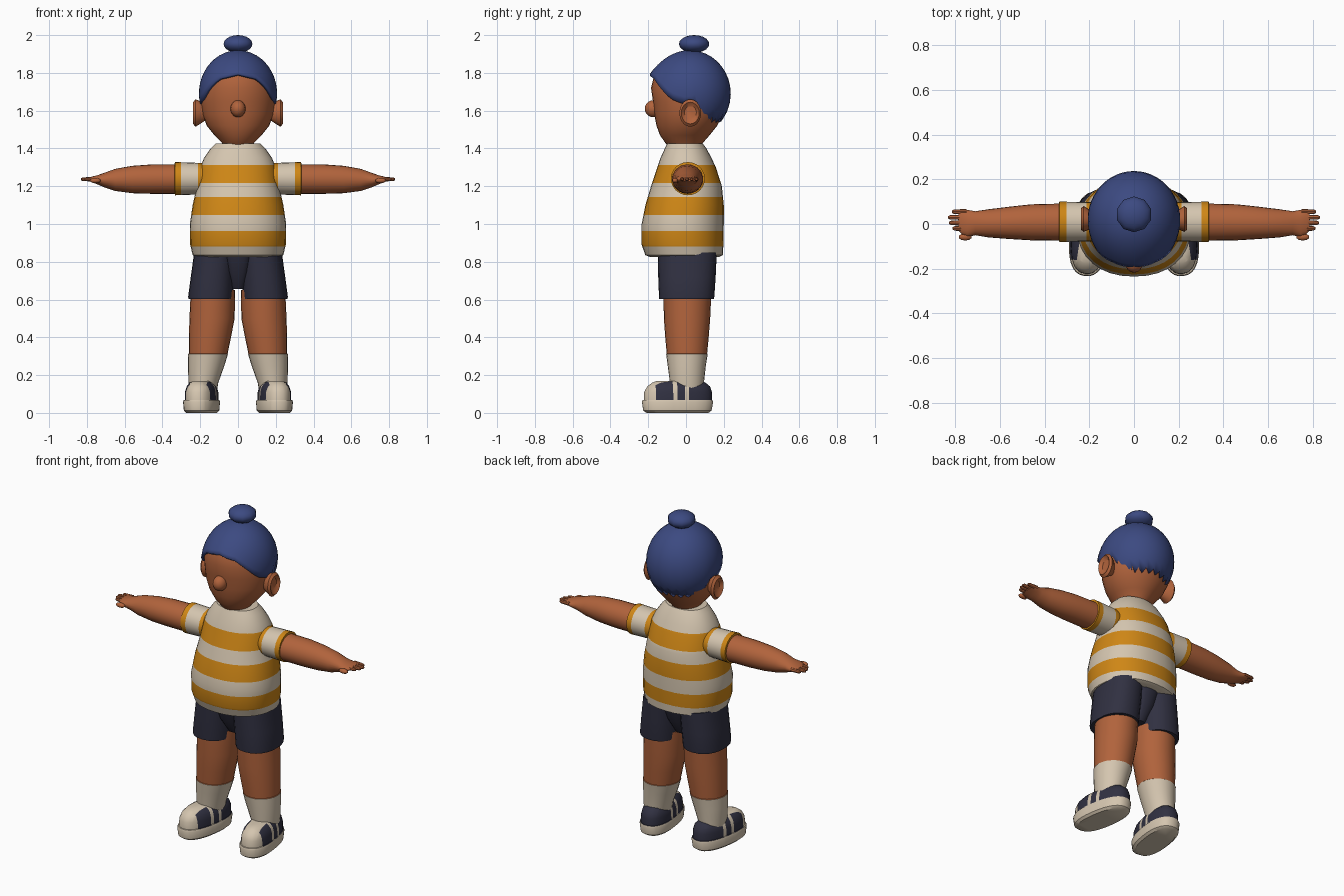
import bpy, bmesh
from math import sin, cos, pi, radians, copysign, sqrt
from mathutils import Matrix, Vector

cube = bpy.data.objects.get("Cube")
if cube:
    bpy.data.objects.remove(cube, do_unlink=True)


def material(name, r, g, b):
    m = bpy.data.materials.new(name)
    m.use_nodes = True
    m.diffuse_color = (r, g, b, 1)
    bsdf = next(n for n in m.node_tree.nodes if n.type == 'BSDF_PRINCIPLED')
    bsdf.inputs["Base Color"].default_value = (r, g, b, 1)
    bsdf.inputs["Roughness"].default_value = 0.8
    return m


skin = material("skin", .44, .125, .045)
cream = material("cream", .66, .56, .43)
mustard = material("mustard", .62, .24, .008)
navy = material("navy", .03, .03, .053)
blue = material("hair blue", .045, .068, .22)


def finish(name, bm, mats, paint=None, angle=40):
    """Turn a bmesh into a smooth shaded object, painting faces by a rule."""
    bmesh.ops.recalc_face_normals(bm, faces=bm.faces)
    if paint:
        for f in bm.faces:
            f.material_index = int(paint(f.calc_center_median()))
    mesh = bpy.data.meshes.new(name)
    bm.to_mesh(mesh)
    bm.free()
    for m in mats:
        mesh.materials.append(m)
    ob = bpy.data.objects.new(name, mesh)
    bpy.context.collection.objects.link(ob)
    bpy.ops.object.select_all(action='DESELECT')
    ob.select_set(True)
    bpy.context.view_layer.objects.active = ob
    bpy.ops.object.shade_smooth_by_angle(angle=radians(angle))
    return ob


def loft(name, rings, mats, axis='Z', side=1, n=24, power=2, cuts=(), paint=None):
    """Skin rings of (position, a min, a max, b min, b max) along an axis."""
    bm = bmesh.new()
    loops = []
    for t, a0, a1, b0, b1 in rings:
        loop = []
        for i in range(n):
            c, s = cos(2 * pi * i / n), sin(2 * pi * i / n)
            c = copysign(abs(c) ** (2 / power), c)
            s = copysign(abs(s) ** (2 / power), s)
            a = (a0 + a1 + (a1 - a0) * c) / 2
            b = (b0 + b1 + (b1 - b0) * s) / 2
            x, y, z = (a, b, t) if axis == 'Z' else (t, a, b)
            loop.append(bm.verts.new((x * side, y, z)))
        loops.append(loop)
    for low, high in zip(loops, loops[1:]):
        for i in range(n):
            j = (i + 1) % n
            bm.faces.new((low[i], low[j], high[j], high[i]))
    bm.faces.new(loops[0])
    bm.faces.new(loops[-1])
    for k, value in cuts:
        normal = Vector((0, 0, 0))
        normal[k] = 1
        bmesh.ops.bisect_plane(bm, geom=bm.verts[:] + bm.edges[:] + bm.faces[:],
                               plane_co=normal * value, plane_no=normal)
    return finish(name, bm, mats, paint)


def ellipsoid(name, centre, radii, mat, segments=16):
    bm = bmesh.new()
    bmesh.ops.create_uvsphere(bm, u_segments=segments, v_segments=10, radius=1,
                              matrix=Matrix.Translation(centre) @ Matrix.Diagonal((*radii, 1)))
    return finish(name, bm, [mat], angle=60)


def sym(rings):
    """Rings given as (z, half width, y min, y max)."""
    return [(z, -w, w, y0, y1) for z, w, y0, y1 in rings]


# Striped shirt
stripes = (.88, .963, 1.047, 1.142, 1.217, 1.313)
loft("shirt", sym([(.825, .215, -.19, .175), (.835, .24, -.215, .195), (.89, .253, -.235, .198),
                   (1, .255, -.235, .2), (1.1, .24, -.215, .2), (1.2, .218, -.185, .19),
                   (1.3, .2, -.152, .158), (1.35, .18, -.135, .135), (1.4, .145, -.112, .108),
                   (1.425, .12, -.1, .09)]),
     [cream, mustard], n=32, power=2.2, cuts=[(2, z) for z in stripes],
     paint=lambda c: sum(c.z > z for z in stripes) % 2)

# Head, neck and nose
loft("head", sym([(1.4, .07, -.08, .07), (1.43, .085, -.11, .09), (1.47, .125, -.138, .125),
                  (1.52, .165, -.156, .165), (1.58, .188, -.168, .195), (1.65, .198, -.175, .215),
                  (1.72, .198, -.185, .222), (1.8, .172, -.165, .2), (1.87, .11, -.105, .14),
                  (1.9, .03, -.02, .05)]), [skin], n=32)
ellipsoid("nose", (0, -.172, 1.61), (.04, .046, .045), skin)

# Hair cap with a shaped hairline that is ragged at the nape
hairline = [(0, 1.795), (32, 1.77), (47, 1.725), (65, 1.66), (85, 1.63),
            (98, 1.65), (113, 1.535), (180, 1.545)]


def hair_bottom(deg):
    for (d0, z0), (d1, z1) in zip(hairline, hairline[1:]):
        if deg <= d1:
            return z0 + (z1 - z0) * (deg - d0) / (d1 - d0)
    return hairline[-1][1]


bm = bmesh.new()
columns, rows = 48, 12
pole = bm.verts.new((0, .02, 1.92))
grid = []
for i in range(columns):
    turn = 360 * i / columns
    deg = min(turn, 360 - turn)
    bottom = hair_bottom(deg)
    if deg > 120:
        bottom += .022 if i % 2 else -.005
    low = (bottom - 1.69) / .23
    column = []
    for r in range(1, rows + 1):
        f = r / rows
        h = 1 - (1 - low) * f ** 1.7
        w = sqrt(max(0, 1 - h * h))
        a = radians(turn)
        fringe = .018 * max(0, cos(a)) * f ** 3
        column.append(bm.verts.new((.207 * w * sin(a), .02 - .217 * w * cos(a) - fringe,
                                    1.69 + .23 * h)))
    grid.append(column)
for i in range(columns):
    p, q = grid[i], grid[(i + 1) % columns]
    bm.faces.new((pole, p[0], q[0]))
    for r in range(rows - 1):
        bm.faces.new((p[r], p[r + 1], q[r + 1], q[r]))
hair = finish("hair", bm, [blue], angle=60)
shell = hair.modifiers.new("thickness", 'SOLIDIFY')
shell.thickness = .015
ellipsoid("hair_bun", (0, .043, 1.953), (.08, .08, .047), blue, segments=10)

# Middle of the shorts
loft("shorts_middle", sym([(.655, .035, -.06, .07), (.75, .065, -.125, .13),
                           (.85, .09, -.155, .16)]), [navy], power=3)


def shoe_paint(c):
    """Navy upper with cream sole, toe cap, tongue and side straps."""
    sole = c.z < .068
    toe = c.y < -.125 or (c.y < -.03 and abs(c.x) < .045)
    strap = -.035 < c.y < -.012 or .028 < c.y < .05
    return not (sole or toe or strap)


for side, label in ((1, "left"), (-1, "right")):
    # Ear with a dished front
    loft(label + "_ear", [(.17, -.01, .04, 1.55, 1.63), (.2, -.025, .065, 1.53, 1.65),
                          (.225, -.035, .08, 1.515, 1.66), (.238, -.025, .07, 1.53, 1.645),
                          (.222, -.008, .055, 1.555, 1.625)], [skin], 'X', side, n=20)

    # Sleeve with mustard bands
    loft(label + "_sleeve", [(.12, -.07, .08, 1.17, 1.31), (.19, -.078, .098, 1.157, 1.323),
                             (.334, -.08, .1, 1.152, 1.328), (.336, -.07, .09, 1.165, 1.315)],
         [cream, mustard], 'X', side, cuts=[(0, side * .212), (0, side * .303)],
         paint=lambda c: abs(c.x) < .212 or abs(c.x) > .303)

    # Arm and palm
    loft(label + "_arm", [(.3, -.075, .092, 1.16, 1.316), (.46, -.073, .088, 1.16, 1.315),
                          (.56, -.067, .077, 1.163, 1.308), (.65, -.06, .066, 1.175, 1.292),
                          (.71, -.05, .057, 1.195, 1.27), (.745, -.058, .063, 1.21, 1.258),
                          (.77, -.045, .067, 1.22, 1.252), (.785, -.03, .06, 1.226, 1.246)],
         [skin], 'X', side)
    ellipsoid(label + "_thumb", (side * .755, -.058, 1.23), (.03, .016, .014), skin, 10)
    for k, tip in enumerate((.812, .828, .832, .815)):
        y = -.02 + .025 * k
        loft(f"{label}_finger_{k + 1}",
             [(.75, y - .012, y + .012, 1.225, 1.249), (tip - .01, y - .01, y + .01, 1.227, 1.247),
              (tip, y - .005, y + .005, 1.232, 1.242)], [skin], 'X', side, n=8)

    # Shorts leg
    loft(label + "_shorts_leg", [(.603, .028, .262, -.142, .148), (.615, .026, .264, -.143, .15),
                                 (.72, .02, .25, -.147, .157), (.85, .012, .232, -.15, .163)],
         [navy], 'Z', side, power=2.3)

    # Leg and sock in one tapering form
    loft(label + "_leg", [(.1, .115, .255, -.08, .09), (.16, .104, .262, -.085, .095),
                          (.25, .072, .265, -.097, .105), (.312, .053, .264, -.105, .115),
                          (.314, .055, .26, -.102, .112), (.4, .037, .26, -.11, .12),
                          (.5, .018, .257, -.117, .128), (.65, .015, .25, -.12, .135)],
         [skin, cream], 'Z', side, paint=lambda c: c.z < .313)

    # Shoe, turned slightly outward
    shoe = loft(label + "_shoe", sym([(0, .075, -.165, .165), (.012, .088, -.183, .182),
                                      (.058, .092, -.19, .19), (.068, .088, -.186, .187),
                                      (.069, .083, -.18, .184), (.11, .082, -.178, .184),
                                      (.14, .074, -.162, .174), (.16, .058, -.135, .15),
                                      (.17, .04, -.11, .125)]),
                [cream, navy], 'Z', side, n=32, power=2.4,
                cuts=[(1, y) for y in (-.125, -.035, -.03, -.012, .028, .05)]
                + [(0, -.045), (0, .045)], paint=shoe_paint)
    shoe.location = (side * .193, -.045, 0)
    shoe.rotation_euler.z = side * .15
